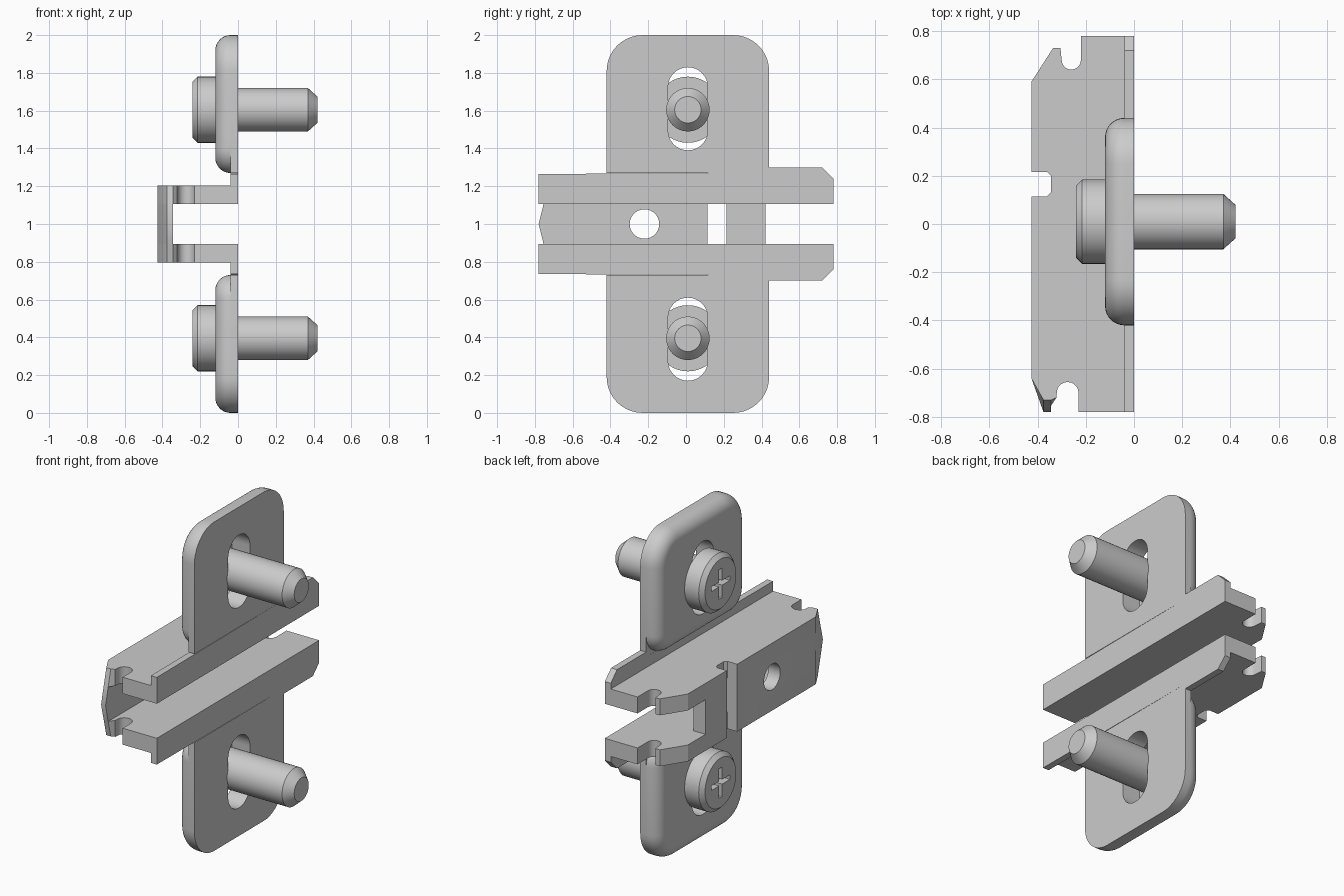
import bpy, bmesh
from math import sin, cos, pi

if "Cube" in bpy.data.objects:
    bpy.data.objects.remove(bpy.data.objects["Cube"])


def loft(name, rings):
    """Skin a list of equal-length closed rings and cap both ends."""
    bm = bmesh.new()
    vs = [[bm.verts.new(p) for p in r] for r in rings]
    n = len(rings[0])
    for a, b in zip(vs, vs[1:]):
        for i in range(n):
            j = (i + 1) % n
            bm.faces.new((a[i], a[j], b[j], b[i]))
    bm.faces.new(vs[0])
    bm.faces.new(vs[-1])
    bmesh.ops.remove_doubles(bm, verts=bm.verts, dist=1e-4)
    bmesh.ops.recalc_face_normals(bm, faces=bm.faces)
    me = bpy.data.meshes.new(name)
    bm.to_mesh(me)
    bm.free()
    ob = bpy.data.objects.new(name, me)
    bpy.context.collection.objects.link(ob)
    return ob


def select(ob):
    bpy.ops.object.select_all(action='DESELECT')
    ob.select_set(True)
    bpy.context.view_layer.objects.active = ob


def cut(ob, cutter):
    m = ob.modifiers.new("cut", 'BOOLEAN')
    m.operation, m.solver, m.object = 'DIFFERENCE', 'EXACT', cutter
    select(ob)
    bpy.ops.object.modifier_apply(modifier=m.name)
    bpy.data.objects.remove(cutter)


def smooth(ob):
    select(ob)
    bpy.ops.object.shade_smooth_by_angle(angle=pi / 6)


def arc(cu, cv, r, a0, a1, n=10):
    return [(cu + r * cos(a0 + (a1 - a0) * i / n), cv + r * sin(a0 + (a1 - a0) * i / n))
            for i in range(n + 1)]


def circle(x, y, z, r, n=40):
    return [(x, y + r * cos(2 * pi * i / n), z + r * sin(2 * pi * i / n)) for i in range(n)]


def box(name, x0, x1, y0, y1, z0, z1):
    return loft(name, [[(x, y0, z0), (x, y1, z0), (x, y1, z1), (x, y0, z1)] for x in (x0, x1)])


YC = 0.01             # middle of plates and screws
X0, XI = -0.425, -0.345   # outer and inner face of the channel web


def plate_ring(x, inset, rb, s):
    """Rounded plate outline, top corners 0.19, bottom corners rb."""
    y0, y1, z0, z1 = -0.42 + inset, 0.44 - inset, 1.27 + inset, 2.0 - inset
    rt, rb = 0.19 - inset, max(rb - inset, 0.002)
    pts = (arc(y1 - rt, z1 - rt, rt, 0, pi / 2) + arc(y0 + rt, z1 - rt, rt, pi / 2, pi)
           + arc(y0 + rb, z0 + rb, rb, pi, 1.5 * pi) + arc(y1 - rb, z0 + rb, rb, 1.5 * pi, 2 * pi))
    return [(x, y, 1 + s * (z - 1)) for y, z in pts]


def tip(z):
    """Pointed front end of the channel."""
    return -0.78 + 0.05 * abs(z - 1) / 0.205


def wall_ring(z):
    t = tip(z)
    pts = ([(0, -0.78), (0, 0.78), (-0.22, 0.78)] + arc(-0.26, 0.68, 0.04, 0, -pi)
           + [(-0.305, 0.73), (-0.335, 0.73), (X0, 0.59), (X0, 0.215),
              (-0.36, 0.215), (XI, 0.2), (XI, 0.13), (-0.36, 0.115), (X0, 0.115),
              (X0, -0.64), (-0.375, t), (XI, t), (-0.322, -0.72)]
           + arc(-0.275, -0.70, 0.045, pi, 0) + [(-0.23, -0.78)])
    return [(x, y, z) for x, y in pts]


for s, side in ((1, "upper"), (-1, "lower")):
    def mz(z):
        return 1 + s * (z - 1)

    # thick mounting plate with rounded rim and a screw slot
    rings = [plate_ring(0, 0, 0.002, s), plate_ring(-0.04, 0, 0.002, s)]
    for i in range(9):
        a = pi / 2 * i / 8
        rings.append(plate_ring(-0.04 - 0.08 * sin(a), 0.08 * (1 - cos(a)), 0.13, s))
    plate = loft(side + "_plate", rings)
    slot = arc(YC, 1.725, 0.105, 0, pi, 16) + arc(YC, 1.495, 0.105, pi, 2 * pi, 16)
    cut(plate, loft("slot_cutter", [[(x, y, mz(z)) for y, z in slot] for x in (-0.3, 0.1)]))
    smooth(plate)

    # thin flange beside the channel
    strip = [(-0.78, 1.205), (0.78, 1.205), (0.78, 1.24), (0.72, 1.30),
             (0.44, 1.30), (0.44, 1.27), (-0.78, 1.265)]
    loft(side + "_flange", [[(x, y, mz(z)) for y, z in strip] for x in (-0.04, 0)])

    # channel side wall with end notches
    smooth(loft(side + "_channel_wall", [wall_ring(mz(1.105)), wall_ring(mz(1.205))]))

    # screw: head, shaft, chamfered end and cross recess
    zc = mz(1.605)
    prof = [(-0.24, 0.15), (-0.215, 0.175), (-0.12, 0.175), (-0.12, 0.115),
            (0.37, 0.115), (0.42, 0.07)]
    screw = loft(side + "_screw", [circle(x, YC, zc, r) for x, r in prof])
    for dy, dz in ((0.09, 0.014), (0.014, 0.09)):
        cut(screw, box("recess_cutter", -0.3, -0.19, YC - dy, YC + dy, zc - dz, zc + dz))
    smooth(screw)

# channel web, front piece with pointed end and round hole
web = loft("channel_web_front", [
    [(X0, 0.115, z), (XI, 0.115, z), (XI, tip(z), z), (-0.375, tip(z), z), (X0, -0.64, z)]
    for z in (0.895, 1.0, 1.105)])
cut(web, loft("hole_cutter", [circle(x, -0.22, 1.0, 0.078) for x in (-0.6, -0.2)]))
smooth(web)

# channel web, rear piece behind the cross slot
box("channel_web_rear", X0, XI, 0.215, 0.42, 0.895, 1.105)
